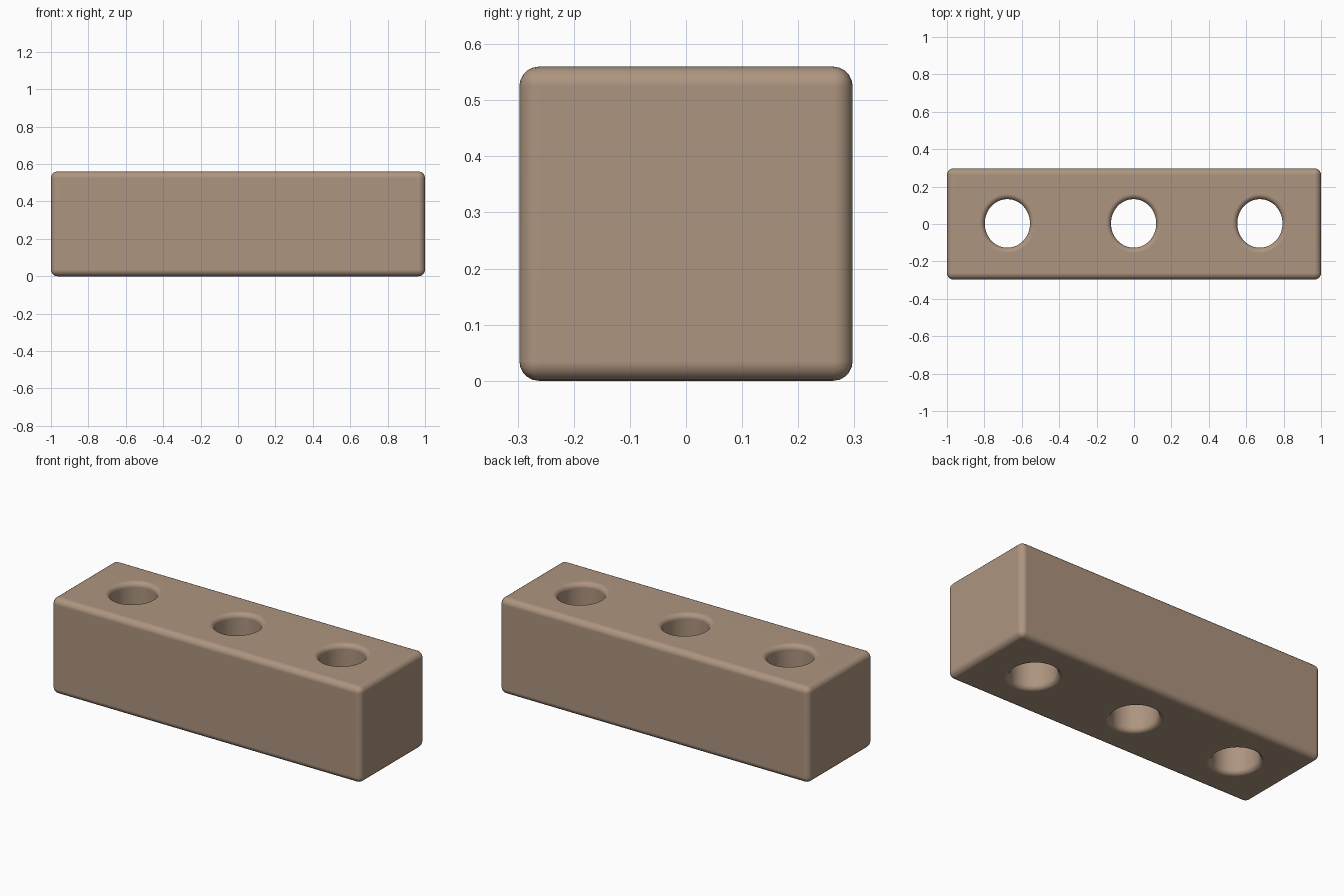
import bpy, bmesh, math

if "Cube" in bpy.data.objects:
    bpy.data.objects.remove(bpy.data.objects["Cube"])

H, HALF_Y = 0.56, 0.297
FILLET = 0.028

clay = bpy.data.materials.new("tan clay")
clay.diffuse_color = (0.42, 0.30, 0.215, 1)
clay.use_nodes = True
clay.node_tree.nodes["Principled BSDF"].inputs["Base Color"].default_value = clay.diffuse_color


def make_object(name, bm):
    bmesh.ops.recalc_face_normals(bm, faces=bm.faces)
    mesh = bpy.data.meshes.new(name)
    bm.to_mesh(mesh)
    bm.free()
    mesh.materials.append(clay)
    obj = bpy.data.objects.new(name, mesh)
    bpy.context.collection.objects.link(obj)
    return obj


# Brick body with rounded edges
bm = bmesh.new()
bmesh.ops.create_cube(bm, size=1)
for v in bm.verts:
    v.co = (v.co.x * 2, v.co.y * 2 * HALF_Y, (v.co.z + 0.5) * H)
bmesh.ops.bevel(bm, geom=bm.edges[:], offset=0.035, segments=5, profile=0.5,
                affect='EDGES')
brick = make_object("brick", bm)

# Hole profile: (extra radius, height), flaring to a soft rim at both ends
lower = [(FILLET, -0.05)]
for i in range(6):
    a = math.pi / 2 * i / 5
    lower.append((FILLET * (1 - math.sin(a)), FILLET * (1 - math.cos(a))))
profile = lower + [(g, H - z) for g, z in reversed(lower)]


# Three slightly oval through-holes
bm = bmesh.new()
SIDES = 48
for cx in (-0.677, -0.002, 0.673):
    rings = []
    for grow, z in profile:
        rings.append([bm.verts.new((cx + (0.121 + grow) * math.cos(t),
                                    0.003 + (0.13 + grow) * math.sin(t), z))
                      for t in (2 * math.pi * k / SIDES for k in range(SIDES))])
    for a, b in zip(rings, rings[1:]):
        for k in range(SIDES):
            n = (k + 1) % SIDES
            bm.faces.new((a[k], a[n], b[n], b[k]))
    bm.faces.new(rings[0])
    bm.faces.new(rings[-1])
cutter = make_object("hole_cutter", bm)

mod = brick.modifiers.new("holes", 'BOOLEAN')
mod.operation, mod.solver, mod.object = 'DIFFERENCE', 'EXACT', cutter
bpy.context.view_layer.objects.active = brick
brick.select_set(True)
bpy.ops.object.modifier_apply(modifier=mod.name)
bpy.data.objects.remove(cutter)

# Smooth rounded edges, flat faces kept crisp
bpy.ops.object.shade_smooth_by_angle(angle=math.radians(35))
wn = brick.modifiers.new("face_weighting", 'WEIGHTED_NORMAL')
wn.keep_sharp = True
